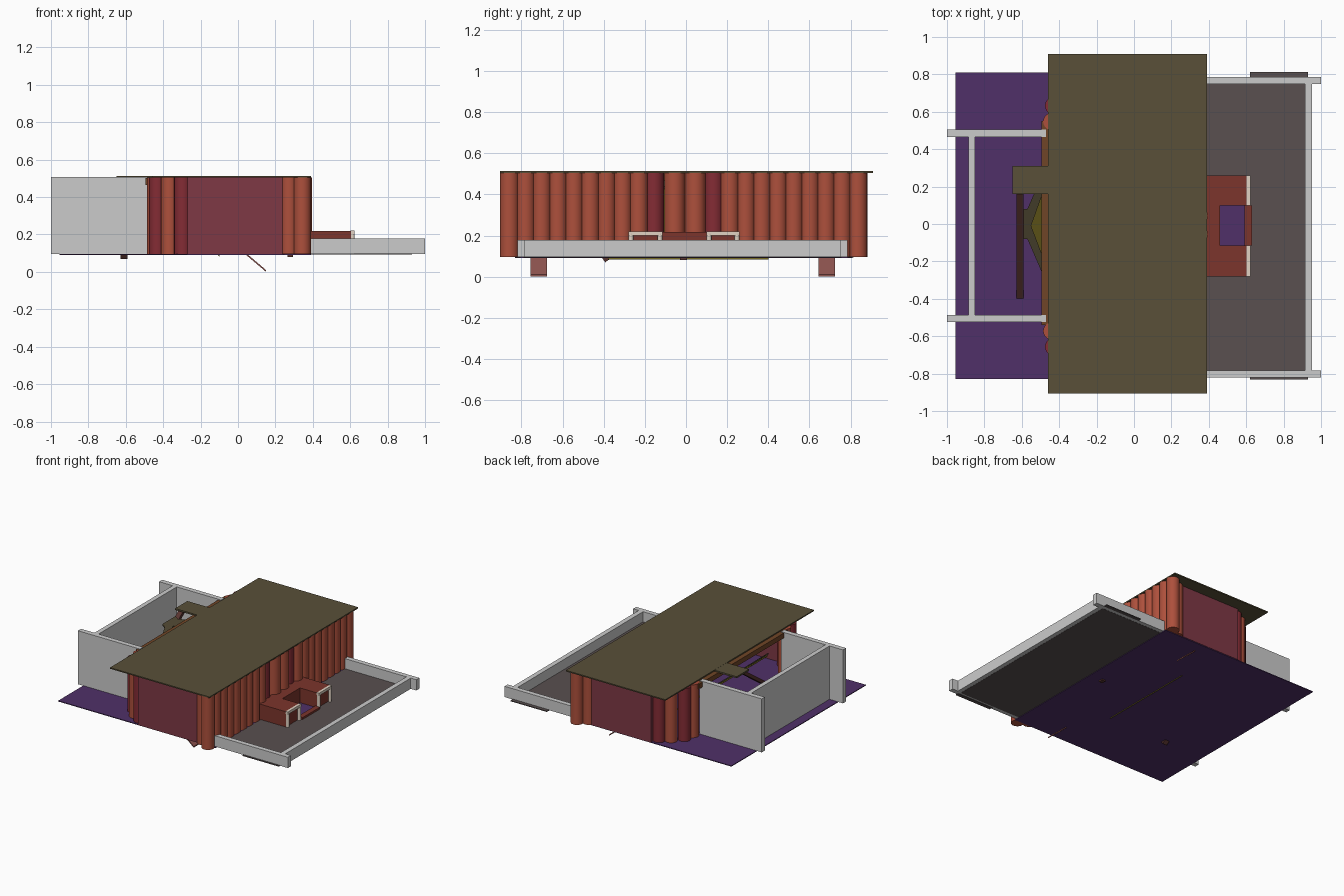
import bpy, bmesh, math
from mathutils import Vector

if "Cube" in bpy.data.objects:
    bpy.data.objects.remove(bpy.data.objects["Cube"])

COLORS = {
    "log_orange": (0.42, 0.08, 0.045), "log_red": (0.23, 0.025, 0.035),
    "panel_red": (0.21, 0.04, 0.06), "roof_olive": (0.10, 0.08, 0.04),
    "floor_purple": (0.08, 0.03, 0.14), "yard_brown": (0.10, 0.08, 0.08),
    "counter_maroon": (0.20, 0.035, 0.025), "wood_brown": (0.10, 0.035, 0.03),
    "beam_brown": (0.16, 0.06, 0.02), "yellow": (0.19, 0.15, 0.015),
    "cream": (0.75, 0.65, 0.55), "board_rose": (0.28, 0.09, 0.08),
}
MATS = {}
for name, c in COLORS.items():
    MATS[name] = bpy.data.materials.new(name)
    MATS[name].diffuse_color = (*c, 1)


def finish(bm, name, mat):
    bmesh.ops.recalc_face_normals(bm, faces=bm.faces)
    me = bpy.data.meshes.new(name)
    bm.to_mesh(me)
    bm.free()
    ob = bpy.data.objects.new(name, me)
    bpy.context.collection.objects.link(ob)
    if mat:
        me.materials.append(MATS[mat])
    return ob


def box(name, x, y, z, mat=None):
    bm = bmesh.new()
    bmesh.ops.create_cube(bm, size=1)
    for v in bm.verts:
        for i, (a, b) in enumerate((x, y, z)):
            v.co[i] = (a + b) / 2 + v.co[i] * (b - a)
    return finish(bm, name, mat)


def bar(name, p, q, width, thick, mat):
    """Rectangular bar running from p to q."""
    p, q = Vector(p), Vector(q)
    ob = box(name, (-width / 2, width / 2), (-thick / 2, thick / 2),
             (-(q - p).length / 2, (q - p).length / 2), mat)
    ob.location = (p + q) / 2
    ob.rotation_euler = (q - p).to_track_quat('Z', 'Y').to_euler()
    return ob


def plate(name, pts, thick, mat):
    """Flat outline extruded downwards."""
    bm = bmesh.new()
    face = bm.faces.new([bm.verts.new(p) for p in pts])
    new = bmesh.ops.extrude_face_region(bm, geom=[face])["geom"]
    for v in new:
        if isinstance(v, bmesh.types.BMVert):
            v.co.z -= thick
    return finish(bm, name, mat)


def log(name, x, y, mat="log_orange", r=0.046, z0=0.095, z1=0.505):
    bm = bmesh.new()
    bmesh.ops.create_cone(bm, cap_ends=True, segments=20, radius1=r, radius2=r, depth=z1 - z0)
    bmesh.ops.translate(bm, verts=bm.verts, vec=(x, y, (z0 + z1) / 2))
    for f in bm.faces:
        f.smooth = len(f.verts) == 4
    for e in bm.edges:
        e.smooth = e.calc_face_angle(0) < 0.8
    return finish(bm, name, mat)


# floors and roof
box("house_floor", (-0.955, 0.39), (-0.83, 0.81), (0.09, 0.096), "floor_purple")
box("yard_ground", (0.39, 0.92), (-0.79, 0.755), (0.094, 0.10), "yard_brown")
box("roof", (-0.46, 0.39), (-0.905, 0.91), (0.504, 0.513), "roof_olive")

# low yard walls on the right, tall yard walls on the left
for y in (-0.82, 0.748):
    box("yard_side_wall", (0.37, 1.0), (y, y + 0.037), (0.095, 0.178))
box("yard_end_wall", (0.915, 0.952), (-0.80, 0.765), (0.095, 0.178))
for y in (-0.525, 0.466):
    box("court_side_wall", (-1.0, -0.47), (y, y + 0.038), (0.095, 0.508))
box("court_end_wall", (-0.885, -0.85), (-0.50, 0.48), (0.095, 0.508))
for y in (-0.832, 0.785):
    box("yard_strip", (0.62, 0.93), (y, y + 0.028), (0.092, 0.098), "yard_brown")

# log row on the right side, with red door posts
for i in range(9):
    log("wall_log", 0.345, -0.858 + i * 0.0785)
    log("wall_log", 0.345, 0.213 + i * 0.0778)
for y in (-0.055, 0.045):
    log("door_log", 0.345, y, r=0.05)
for y in (-0.155, 0.135):
    log("door_post", 0.325, y, "log_red", 0.048)

# flat end walls and the stepped logs round the left corners
for s in (-1, 1):
    c = -0.012
    box("end_panel", (-0.27, 0.26), tuple(sorted((c + s * 0.78, c + s * 0.825))), (0.095, 0.504), "panel_red")
    log("corner_log", 0.275, c + s * 0.80)
    for x, y, m in ((-0.295, 0.76, "log_red"), (-0.365, 0.715, "log_orange"),
                    (-0.43, 0.645, "log_red"), (-0.44, 0.56, "log_orange")):
        log("left_corner_log", x, c + s * y, m)
box("left_beam", (-0.495, -0.45), (-0.54, 0.55), (0.465, 0.503), "beam_brown")

# porch counter around a purple well, with cream railings
box("counter_back", (0.36, 0.46), (-0.28, 0.26), (0.095, 0.218), "counter_maroon")
for a, b in ((-0.28, -0.115), (0.10, 0.26)):
    box("counter_arm", (0.46, 0.605), (a, b), (0.095, 0.218), "counter_maroon")
    for y in (a + 0.012, b - 0.012):
        log("rail_post", 0.612, y, "cream", 0.012, 0.10, 0.21)
    bar("rail_top", (0.612, a, 0.21), (0.612, b, 0.21), 0.02, 0.02, "cream")
box("porch_well", (0.46, 0.59), (-0.115, 0.10), (0.096, 0.104), "floor_purple")
box("porch_step", (0.59, 0.63), (-0.115, 0.10), (0.095, 0.115), "counter_maroon")

# tilted yellow gable with an olive border, leaning out of the left opening
def tilt(pts, lift):
    return [(x, y, 0.095 + lift + (-0.1 - x) * 0.8) for x, y in pts]
plate("gable_plate", tilt([(-0.56, 0), (-0.46, 0.29), (-0.1, 0.40), (-0.1, -0.38), (-0.46, -0.34)], 0), 0.012, "yellow")
plate("gable_border", tilt([(-0.44, 0.38), (-0.57, 0.08), (-0.59, 0.08), (-0.59, -0.08), (-0.57, -0.08), (-0.44, -0.38),
                            (-0.44, -0.30), (-0.55, -0.01), (-0.44, 0.30)], 0.012), 0.012, "roof_olive")

# leaning mallet in the court
bar("mallet_handle", (-0.61, 0.20, 0.50), (-0.61, -0.40, 0.08), 0.038, 0.025, "wood_brown")
box("mallet_head", (-0.65, -0.46), (0.16, 0.31), (0.50, 0.512), "roof_olive")

# sloping boards and small stubs below the floor
for y in (-0.715, 0.685):
    bar("prop_board", (0.05, y, 0.095), (0.147, y, 0.005), 0.008, 0.08, "board_rose").rotation_mode = 'XYZ'
    ob = bpy.context.collection.objects[-1]
    bpy.data.objects.remove(ob)
    plate("prop_board", [(0.045, y - 0.04, 0.099), (0.15, y - 0.04, 0.01),
                         (0.15, y + 0.04, 0.01), (0.045, y + 0.04, 0.099)], 0.01, "board_rose")
box("floor_stub", (0.265, 0.295), (-0.03, 0.005), (0.08, 0.095), "wood_brown")

for m in bpy.data.materials:
    if m.users and not m.is_grease_pencil:
        m.use_nodes = True
        m.node_tree.nodes["Principled BSDF"].inputs["Base Color"].default_value = m.diffuse_color
